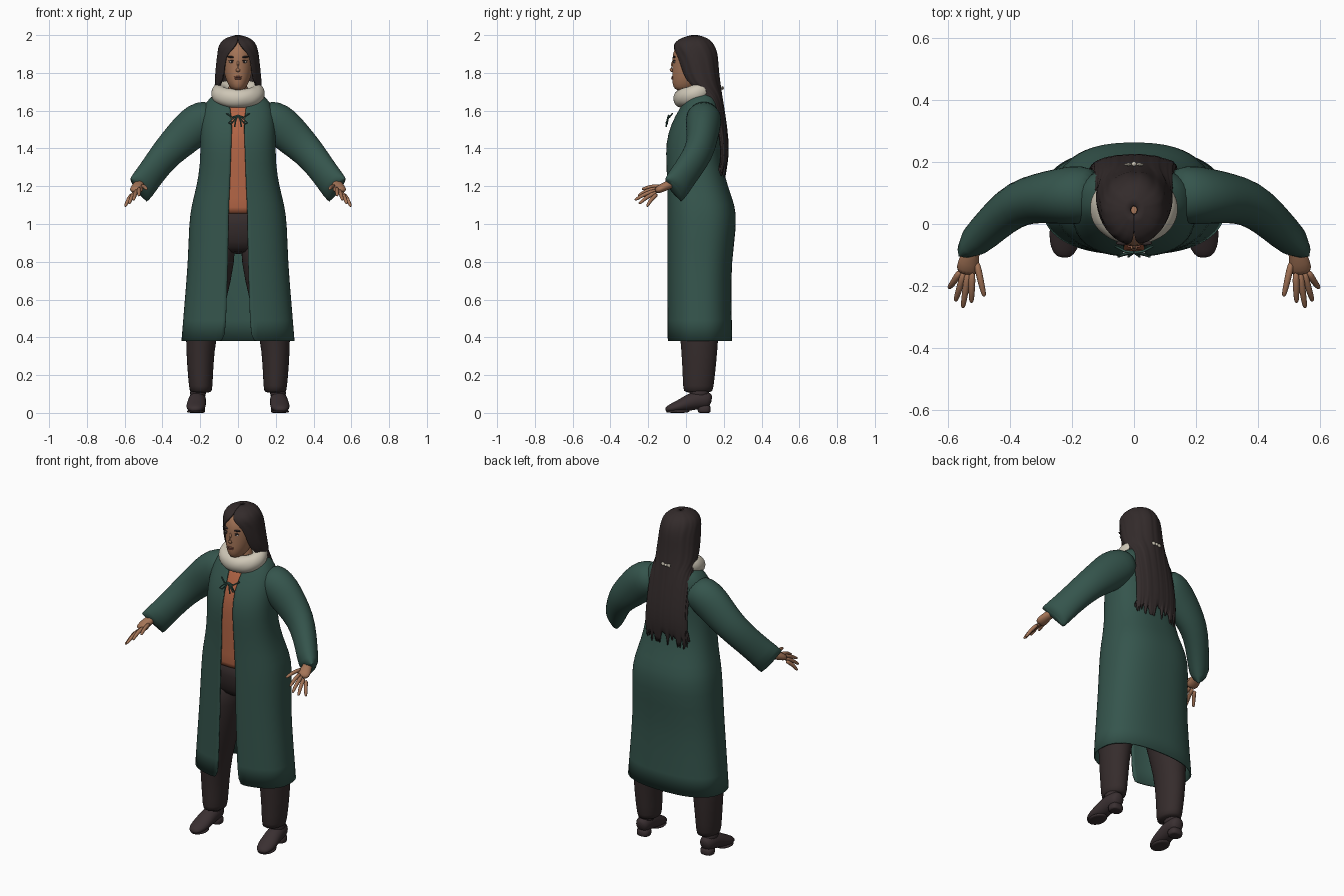
import bpy, bmesh, math, random
from mathutils import Vector

random.seed(4)
cube = bpy.data.objects.get("Cube")
if cube:
    bpy.data.objects.remove(cube)


def material(name, r, g, b):
    mat = bpy.data.materials.new(name)
    mat.use_nodes = True
    mat.diffuse_color = (r, g, b, 1)
    shader = mat.node_tree.nodes["Principled BSDF"]
    shader.inputs["Base Color"].default_value = (r, g, b, 1)
    shader.inputs["Roughness"].default_value = 0.8
    return mat


green = material("coat green", .035, .09, .073)
orange = material("vest orange", .45, .13, .06)
dark = material("trouser brown", .036, .025, .025)
leather = material("shoe leather", .042, .029, .031)
black = material("hair black", .033, .024, .024)
skin = material("skin", .37, .175, .095)
cream = material("fur cream", .62, .57, .47)
lip = material("lips", .26, .095, .065)
white = material("eye white", .5, .45, .4)


def finish(name, bm, mat, subdivide=1, thickness=0):
    mesh = bpy.data.meshes.new(name)
    bm.to_mesh(mesh)
    bm.free()
    mesh.materials.append(mat)
    mesh.polygons.foreach_set("use_smooth", [True] * len(mesh.polygons))
    obj = bpy.data.objects.new(name, mesh)
    bpy.context.collection.objects.link(obj)
    if subdivide:
        obj.modifiers.new("smooth", "SUBSURF").levels = subdivide
        obj.modifiers["smooth"].render_levels = subdivide
    if thickness:
        solid = obj.modifiers.new("thickness", "SOLIDIFY")
        solid.thickness = thickness
        solid.offset = -1
    return obj


def bridge(bm, rings, closed):
    for low, high in zip(rings, rings[1:]):
        count = len(low)
        for j in range(count if closed else count - 1):
            k = (j + 1) % count
            bm.faces.new((low[j], low[k], high[k], high[j]))


def loft(name, rings, mat, power=1.0, sides=32, cx=0, thickness=0, ragged=None):
    """Rings are (z, half width, front y, back y[, front opening in degrees[, x shift]])."""
    bm = bmesh.new()
    opened = len(rings[0]) == 5
    groove = [random.uniform(.975, 1.02) if ragged else 1 for _ in range(sides)]
    made = []
    for z, rx, front, back, *extra in sorted(rings):
        gap = math.radians(extra[0]) if opened else 0
        shift = cx + (extra[1] if len(extra) > 1 else 0)
        ring = []
        for j in range(sides):
            span = sides - 1 if opened else sides
            a = gap + (2 * math.pi - 2 * gap) * j / span
            s, c = math.sin(a), -math.cos(a)
            s = math.copysign(abs(s) ** power, s) * groove[j]
            c = math.copysign(abs(c) ** power, c) * groove[j]
            y = (front + back) / 2 + c * (back - front) / 2
            ring.append(bm.verts.new((shift + rx * s, y, z)))
        made.append(ring)
    if ragged:
        for v in made[0]:
            v.co.z += random.uniform(0, ragged)
    bridge(bm, made, not opened)
    if not opened:
        bm.faces.new(reversed(made[0]))
        bm.faces.new(made[-1])
    return finish(name, bm, mat, 1, thickness)


def tube(name, points, mat, sides=16):
    """Points are (x, y, z, radius across, radius upward)."""
    bm = bmesh.new()
    centres = [Vector(p[:3]) for p in points]
    made = []
    for i, p in enumerate(points):
        ahead = centres[min(i + 1, len(points) - 1)] - centres[max(i - 1, 0)]
        side = ahead.cross(Vector((0, 0, 1))).normalized()
        up = side.cross(ahead).normalized()
        ring = []
        for j in range(sides):
            a = 2 * math.pi * j / sides
            ring.append(bm.verts.new(centres[i] + side * math.cos(a) * p[3] + up * math.sin(a) * p[4]))
        made.append(ring)
    bridge(bm, made, True)
    bm.faces.new(made[0])
    bm.faces.new(made[-1])
    bmesh.ops.recalc_face_normals(bm, faces=bm.faces)
    return finish(name, bm, mat)


def blob(name, place, size, mat, tilt=0):
    bm = bmesh.new()
    bmesh.ops.create_uvsphere(bm, u_segments=16, v_segments=10, radius=1)
    obj = finish(name, bm, mat, 0)
    obj.location, obj.scale, obj.rotation_euler = place, size, (0, tilt, 0)
    return obj


def cord(name, paths, mat, radius):
    curve = bpy.data.curves.new(name, "CURVE")
    curve.dimensions = "3D"
    curve.bevel_depth = radius
    for path in paths:
        spline = curve.splines.new("POLY")
        spline.points.add(len(path) - 1)
        for point, co in zip(spline.points, path):
            point.co = (*co, 1)
    curve.materials.append(mat)
    bpy.context.collection.objects.link(bpy.data.objects.new(name, curve))


# Long open coat
loft("coat_body", [
    (.38, .30, -.10, .245, 9), (.6, .282, -.10, .24, 9), (.8, .265, -.10, .24, 8),
    (1.0, .26, -.10, .27, 8), (1.1, .247, -.10, .26, 8), (1.2, .218, -.10, .22, 8),
    (1.32, .20, -.105, .19, 8), (1.43, .20, -.108, .185, 7), (1.53, .20, -.08, .19, 6),
    (1.61, .19, -.035, .185, 9), (1.67, .155, 0, .17, 14), (1.71, .08, .02, .14, 20)],
    green, power=.82, sides=48, thickness=.008)

# Vest, trousers top and neck
loft("vest", [
    (1.05, .22, -.09, .2), (1.07, .222, -.093, .2), (1.2, .19, -.09, .18), (1.4, .17, -.092, .16),
    (1.5, .17, -.08, .16), (1.6, .16, -.03, .16), (1.66, .1, .0, .12)], orange, power=.82)
loft("trouser_hips", [
    (.84, .13, -.02, .17), (.9, .21, -.06, .21), (1.0, .225, -.078, .22), (1.1, .2, -.07, .2)],
    dark, power=.85)
loft("neck", [(1.58, .08, -.02, .12), (1.66, .055, -.005, .1), (1.78, .05, 0, .1)], skin)

# Head
loft("head", [
    (1.705, .025, -.05, .03), (1.725, .045, -.068, .07), (1.76, .062, -.074, .1), (1.8, .074, -.073, .12),
    (1.85, .081, -.072, .14), (1.9, .082, -.073, .14), (1.95, .07, -.05, .12), (1.98, .035, -.01, .08)],
    skin)
tube("nose", [(0, -.064, 1.868, .006, .006), (0, -.075, 1.84, .009, .01),
              (0, -.083, 1.818, .014, .012), (0, -.07, 1.805, .012, .006)], skin)
blob("upper_lip", (0, -.072, 1.778), (.022, .006, .005), lip)
blob("lower_lip", (0, -.072, 1.769), (.018, .007, .005), lip)
for side, label in ((1, "left"), (-1, "right")):
    blob(label + "_eye", (side * .032, -.061, 1.858), (.015, .005, .006), white)
    blob(label + "_iris", (side * .032, -.064, 1.858), (.006, .004, .006), black)
    blob(label + "_upper_lash", (side * .033, -.062, 1.865), (.018, .006, .003), black, side * .1)
    blob(label + "_brow", (side * .036, -.062, 1.884), (.023, .007, .005), black, side * -.12)

# Long hair, open around the face, with ragged ends
loft("hair", [
    (2.0, .012, .03, .06, 0), (1.988, .06, -.02, .11, 0), (1.965, .092, -.06, .14, 2),
    (1.93, .106, -.074, .16, 14), (1.89, .113, -.068, .17, 38), (1.8, .12, -.045, .175, 40),
    (1.73, .127, -.015, .185, 48), (1.69, .13, .04, .19, 88), (1.6, .135, .09, .205, 94),
    (1.5, .137, .12, .22, 95), (1.4, .14, .14, .228, 95), (1.32, .142, .145, .222, 95),
    (1.22, .14, .14, .208, 95)], black, sides=52, thickness=.01, ragged=.11)

# Bow clip on the hair
for side, label in ((1, "left"), (-1, "right")):
    tube("hair_bow_" + label, [(side * .004, .193, 1.72, .005, .007),
                               (side * .034, .191, 1.72, .006, .02)], cream, 8)
blob("hair_bow_knot", (0, .194, 1.72), (.008, .008, .009), cream)

# Thick fur collar, dipping at the front
bm = bmesh.new()
rings = []
for i in range(32):
    a = 2 * math.pi * i / 32
    out = Vector((math.sin(a), -math.cos(a), 0))
    centre = Vector((.1 * out.x, .05 + .075 * out.y, 1.69 + .025 * out.y))
    ring = []
    for j in range(14):
        b = 2 * math.pi * j / 14
        lump = .044 * random.uniform(.97, 1.03)
        ring.append(bm.verts.new(centre + out * math.cos(b) * lump + Vector((0, 0, 1.15 * lump * math.sin(b)))))
    rings.append(ring)
bridge(bm, rings + rings[:1], True)
bmesh.ops.recalc_face_normals(bm, faces=bm.faces)
finish("fur_collar", bm, cream)

# Tie at the chest: two loops and two tails
ties = []
for side in (1, -1):
    ties.append([(side * x, y, z) for x, y, z in (
        (.06, -.072, 1.585), (.03, -.088, 1.565), (0, -.092, 1.575))])
    ties.append([(side * x, y, z) for x, y, z in (
        (0, -.092, 1.575), (.025, -.095, 1.56), (.05, -.105, 1.535), (.035, -.1, 1.53), (0, -.092, 1.575))])
    ties.append([(side * x, y, z) for x, y, z in ((0, -.092, 1.575), (.012, -.1, 1.55), (.018, -.105, 1.515))])
cord("coat_tie", ties, green, .004)

# Arms, legs and feet on both sides
for side, label in ((1, "left"), (-1, "right")):
    def limb(part, points, mat, sides=16):
        tube(label + "_" + part, [(side * p[0], *p[1:]) for p in points], mat, sides)

    limb("sleeve", [
        (.11, .095, 1.585, .075, .07), (.17, .095, 1.56, .098, .105), (.235, .09, 1.515, .092, .11),
        (.3, .085, 1.45, .082, .1), (.37, .07, 1.385, .075, .088), (.43, .025, 1.31, .066, .082),
        (.48, -.025, 1.24, .058, .082), (.528, -.068, 1.175, .052, .088),
        (.526, -.066, 1.178, .045, .08), (.50, -.04, 1.21, .038, .06)], green, 20)

    limb("palm", [
        (.50, -.04, 1.225, .024, .024), (.525, -.085, 1.212, .025, .024),
        (.535, -.125, 1.192, .036, .023), (.54, -.165, 1.172, .038, .018)], skin)
    tips = [(.483, -.235, 1.185), (.525, -.255, 1.15), (.553, -.272, 1.127), (.577, -.25, 1.107), (.598, -.208, 1.092)]
    names = ("thumb", "index_finger", "middle_finger", "ring_finger", "little_finger")
    for i, (finger, tip) in enumerate(zip(names, tips)):
        root = Vector((.51 + .0125 * i, -.115 if i == 0 else -.15, 1.2 - .01 * i))
        end = Vector(tip)
        middle = root.lerp(end, .55) + Vector((0, -.004, .008))
        limb(finger, [(*root, .013, .013), (*middle, .011, .011),
                      (*root.lerp(end, .9), .009, .009), (*end, .005, .005)], skin, 10)

    loft(label + "_trouser_leg", [
        (z, w, f, b, 0, side * x)[:4] + (None, side * x) for z, w, f, b, x in (
            (.105, .057, -.01, .138, .197), (.125, .062, -.016, .145, .197), (.25, .07, -.02, .16, .2),
            (.4, .08, -.03, .172, .198), (.6, .107, -.055, .185, .165), (.8, .112, -.068, .2, .128),
            (.95, .105, -.065, .2, .113))], dark, sides=24)

    limb("shoe", [
        (.212, .135, .06, .025, .03), (.212, .115, .068, .042, .048), (.215, .07, .07, .047, .05),
        (.218, .02, .057, .049, .046), (.222, -.03, .037, .054, .034),
        (.226, -.08, .024, .046, .024), (.228, -.11, .015, .022, .013)], leather)
    loft(label + "_ankle", [(.06, .046, .015, .13), (.15, .046, .015, .125)], leather, cx=side * .212, sides=16)
    loft(label + "_heel", [(0, .036, .065, .128), (.003, .038, .063, .13), (.05, .042, .055, .135)],
         leather, power=.7, cx=side * .212, sides=16)
    loft(label + "_sole", [(0, .042, -.1, .01), (.004, .048, -.108, .015), (.02, .045, -.105, .03)],
         leather, cx=side * .224, sides=20)
